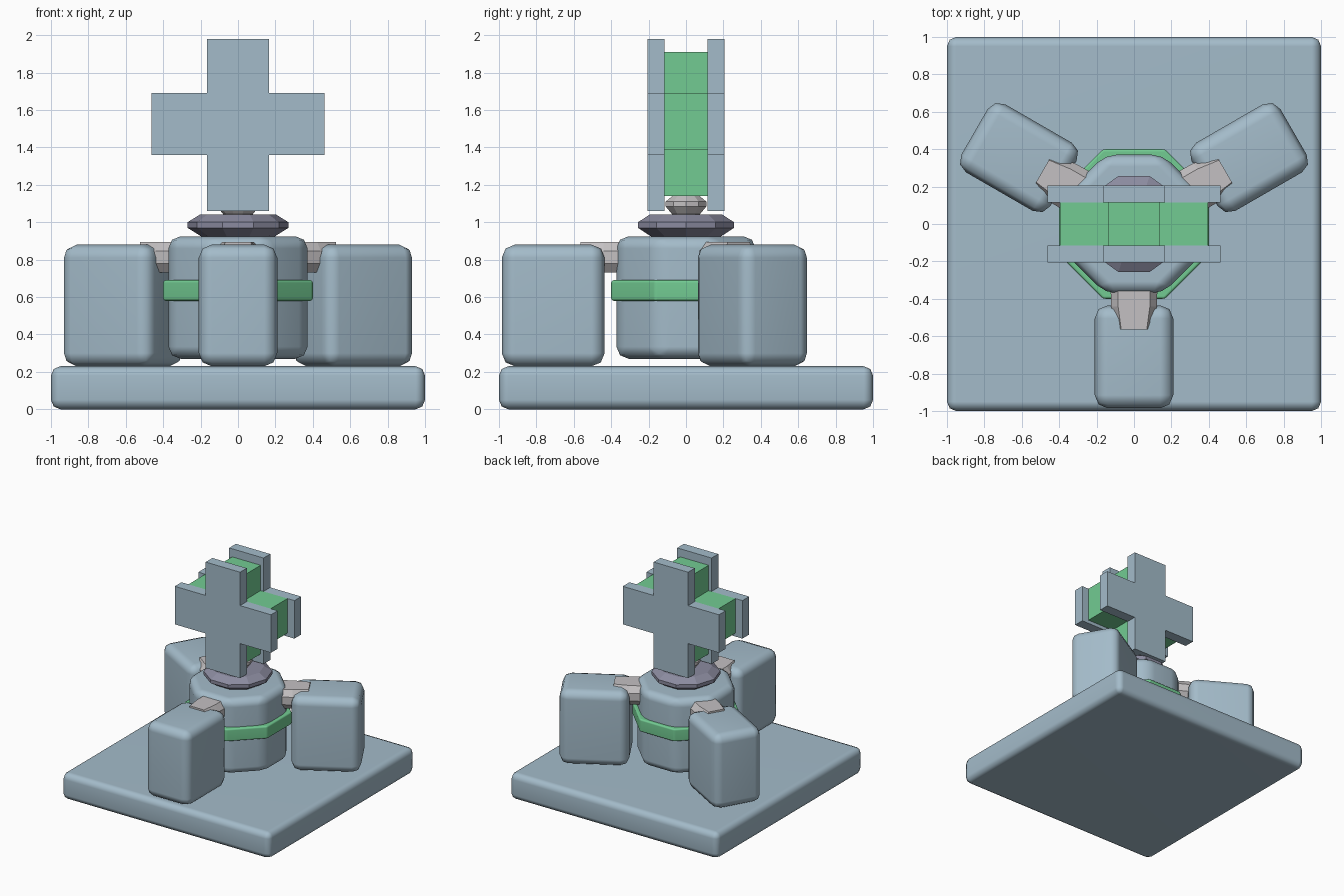
import bpy, bmesh, math
from mathutils import Matrix, Vector

if "Cube" in bpy.data.objects:
    bpy.data.objects.remove(bpy.data.objects["Cube"])


def material(name, rgb):
    m = bpy.data.materials.new(name)
    m.diffuse_color = (*rgb, 1)
    m.use_nodes = True
    m.node_tree.nodes["Principled BSDF"].inputs["Base Color"].default_value = m.diffuse_color
    return m


BLUE = material("pale blue grey", (0.37, 0.50, 0.59))
GREEN = material("soft green", (0.17, 0.60, 0.29))
VIOLET = material("violet grey", (0.26, 0.26, 0.35))
GREY = material("light warm grey", (0.55, 0.53, 0.54))


def finish(bm, name, mat, smooth=False, spin=0.0):
    bmesh.ops.recalc_face_normals(bm, faces=bm.faces)
    bm.transform(Matrix.Rotation(spin, 4, 'Z'))
    mesh = bpy.data.meshes.new(name)
    bm.to_mesh(mesh)
    bm.free()
    mesh.materials.append(mat)
    ob = bpy.data.objects.new(name, mesh)
    bpy.context.collection.objects.link(ob)
    if smooth:
        bpy.ops.object.select_all(action='DESELECT')
        ob.select_set(True)
        bpy.context.view_layer.objects.active = ob
        bpy.ops.object.shade_smooth_by_angle(angle=math.radians(50))
        ob.modifiers.new("weighted", 'WEIGHTED_NORMAL').keep_sharp = True
    return ob


def loft(bm, sections):
    """Skin equal-length rings of points and cap both ends."""
    rings = [[bm.verts.new(p) for p in s] for s in sections]
    n = len(rings[0])
    for a, b in zip(rings, rings[1:]):
        for i in range(n):
            j = (i + 1) % n
            bm.faces.new((a[i], a[j], b[j], b[i]))
    bm.faces.new(rings[0])
    bm.faces.new(rings[-1])


def round_edges(bm, width, segments=2):
    bmesh.ops.recalc_face_normals(bm, faces=bm.faces)
    bmesh.ops.bevel(bm, geom=bm.edges[:], offset=width, offset_type='OFFSET',
                    segments=segments, profile=0.5, affect='EDGES')


def rounded_box(name, x, y, z, width, mat, spin=0.0):
    bm = bmesh.new()
    loft(bm, [[(a, b, h) for a, b in ((x[0], y[0]), (x[1], y[0]), (x[1], y[1]), (x[0], y[1]))]
              for h in z])
    round_edges(bm, width)
    return finish(bm, name, mat, True, spin)


def turned(name, profile, sides, start, mat, bevel=0.0):
    """Stack of polygon rings from (radius, height) pairs."""
    bm = bmesh.new()
    step = math.tau / sides
    loft(bm, [[(r * math.cos(start + i * step), r * math.sin(start + i * step), z)
               for i in range(sides)] for r, z in profile])
    if bevel:
        round_edges(bm, bevel)
    return finish(bm, name, mat, bevel > 0)


def cross(name, arm_x, half_x, z, arm_z, y, mat):
    a, h = arm_x, half_x
    outline = [(-h, z[0]), (h, z[0]), (h, arm_z[0]), (a, arm_z[0]), (a, arm_z[1]), (h, arm_z[1]),
               (h, z[1]), (-h, z[1]), (-h, arm_z[1]), (-a, arm_z[1]), (-a, arm_z[0]), (-h, arm_z[0])]
    bm = bmesh.new()
    loft(bm, [[(px, d, pz) for px, pz in outline] for d in y])
    return finish(bm, name, mat)


# Base slab
rounded_box("base_slab", (-1, 1), (-1, 1), (0, 0.23), 0.05, BLUE)

# Eight-sided column and its green band
k = 1 / math.cos(math.pi / 8)
turned("column", [(0.372 * k, 0.27), (0.372 * k, 0.925)], 8, math.pi / 8, BLUE, 0.065)
turned("column_band", [(0.40 * k, 0.58), (0.40 * k, 0.69)], 8, math.pi / 8, GREEN, 0.014)

# Collar on the column and pivot under the cross
turned("collar", [(0.19, 0.92), (0.27, 0.97), (0.27, 1.0), (0.205, 1.04)], 10, 0, VIOLET)
turned("pivot", [(0.08, 1.03), (0.08, 1.045), (0.115, 1.085), (0.115, 1.11), (0.07, 1.145)],
       10, 0, GREY)


def chamfered_section(y, w, top_w, z0, z1):
    c = (z1 - z0) * 0.3
    return [(-top_w, y, z0), (top_w, y, z0), (w, y, z0 + c), (w, y, z1 - c),
            (top_w, y, z1), (-top_w, y, z1), (-w, y, z1 - c), (-w, y, z0 + c)]


# Three outer blocks, each with a bracket to the column
for i, side in enumerate(("front", "right", "left")):
    spin = i * math.tau / 3
    rounded_box(side + "_block", (-0.21, 0.21), (-0.985, -0.435), (0.23, 0.88), 0.07, BLUE, spin)
    bm = bmesh.new()
    loft(bm, [chamfered_section(-0.34, 0.125, 0.085, 0.73, 0.895),
              chamfered_section(-0.44, 0.123, 0.085, 0.73, 0.895),
              chamfered_section(-0.565, 0.075, 0.068, 0.82, 0.895)])
    finish(bm, side + "_bracket", GREY, False, spin)

# Cross: green core between two plates
cross("cross_core", 0.395, 0.137, (1.14, 1.91), (1.39, 1.69), (-0.115, 0.115), GREEN)
cross("cross_front_plate", 0.462, 0.165, (1.06, 1.98), (1.36, 1.69), (-0.207, -0.115), BLUE)
cross("cross_back_plate", 0.462, 0.165, (1.06, 1.98), (1.36, 1.69), (0.115, 0.207), BLUE)
